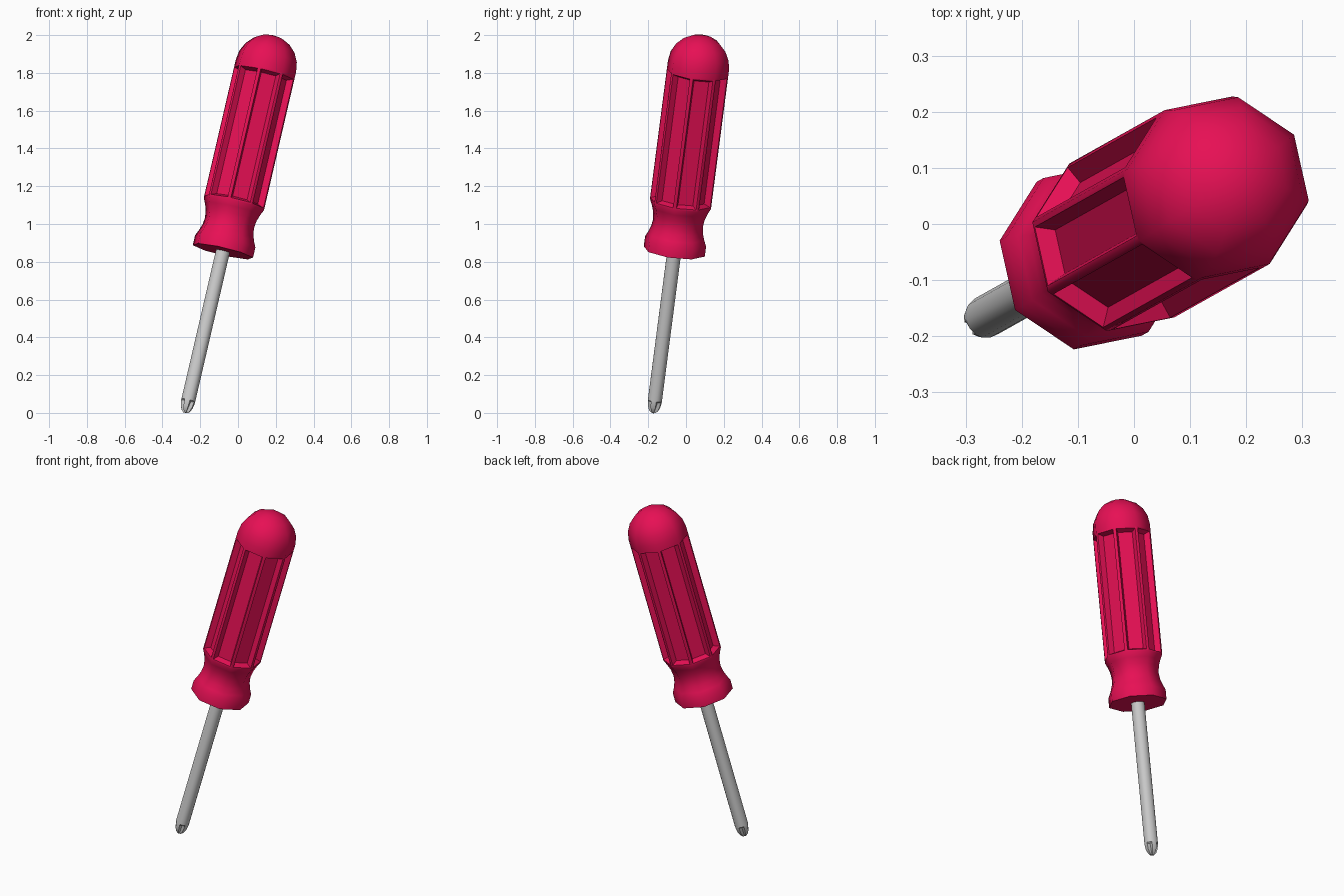
import bpy, bmesh
from math import sin, cos, pi, radians
from mathutils import Vector, Matrix

if "Cube" in bpy.data.objects:
    bpy.data.objects.remove(bpy.data.objects["Cube"])

# Tilted axis of the tool; local z = 0 is the lower face of the handle
axis = Vector((0.232, 0.13, 1.0)).normalized()
base = Vector((-0.08, -0.062, 0.855))
PLACE = Matrix.Translation(base) @ Vector((0, 0, 1)).rotation_difference(axis).to_matrix().to_4x4()


def lathe(bm, profile, sides, phase, shape=None):
    """Rings from (radius, height) pairs; returns side faces per band."""
    rings = []
    for j, (r, z) in enumerate(profile):
        ring = []
        for k in range(sides):
            a = phase + 2 * pi * k / sides
            q = r * (shape(j, k) if shape else 1)
            ring.append(bm.verts.new((q * cos(a), q * sin(a), z)))
        rings.append(ring)
    bands = []
    for lo, hi in zip(rings, rings[1:]):
        bands.append([bm.faces.new((lo[k], lo[(k + 1) % sides], hi[(k + 1) % sides], hi[k]))
                      for k in range(sides)])
    bm.faces.new(rings[0][::-1])
    return bands, rings[-1]


def finish(bm, name, angle, color=None):
    bmesh.ops.recalc_face_normals(bm, faces=bm.faces[:])
    me = bpy.data.meshes.new(name)
    bm.to_mesh(me)
    bm.free()
    ob = bpy.data.objects.new(name, me)
    bpy.context.collection.objects.link(ob)
    ob.matrix_world = PLACE
    if color:
        mat = bpy.data.materials.new(name + "_colour")
        mat.diffuse_color = color
        mat.use_nodes = True
        mat.node_tree.nodes["Principled BSDF"].inputs["Base Color"].default_value = mat.diffuse_color
        me.materials.append(mat)
    bpy.ops.object.select_all(action='DESELECT')
    ob.select_set(True)
    bpy.context.view_layer.objects.active = ob
    bpy.ops.object.shade_smooth_by_angle(angle=radians(angle))
    return ob


# Eight-sided handle: collar, waist, grooved grip, dome
R = 0.166
profile = [(R, 0), (R, 0.055), (0.152, 0.085), (0.14, 0.12), (0.135, 0.155),
           (0.14, 0.195), (0.152, 0.23), (R, 0.26), (R, 0.985)]
grip = len(profile) - 2
profile += [(R * cos(t), 1.018 + R * sin(t)) for t in (radians(18 * i) for i in range(5))]
bm = bmesh.new()
bands, top = lathe(bm, profile, 8, radians(-10.5))
pole = bm.verts.new((0, 0, 1.018 + R))
for k in range(8):
    bm.faces.new((top[k], top[(k + 1) % 8], pole))
bmesh.ops.recalc_face_normals(bm, faces=bm.faces[:])
# Grooves sunk into every grip face
bmesh.ops.inset_individual(bm, faces=bands[grip], thickness=0.014)
bmesh.ops.inset_individual(bm, faces=bands[grip], thickness=0.019, depth=-0.032)
finish(bm, "handle", 50, (0.8, 0.005, 0.09, 1))

# Round shaft with a cross-shaped tip
TIP = -0.884
rows = [(0.012, TIP), (0.024, TIP + 0.012), (0.033, TIP + 0.032),
        (0.038, TIP + 0.062), (0.038, TIP + 0.068), (0.038, 0.03)]
cuts = [0.5, 0.42, 0.5, 0.68, 1, 1]


def cross(j, k):
    c = cuts[j]
    return c if k % 4 == 2 else 1


bm = bmesh.new()
bands, top = lathe(bm, rows, 16, radians(-10.5), cross)
bm.faces.new(top)
finish(bm, "shaft", 35)
